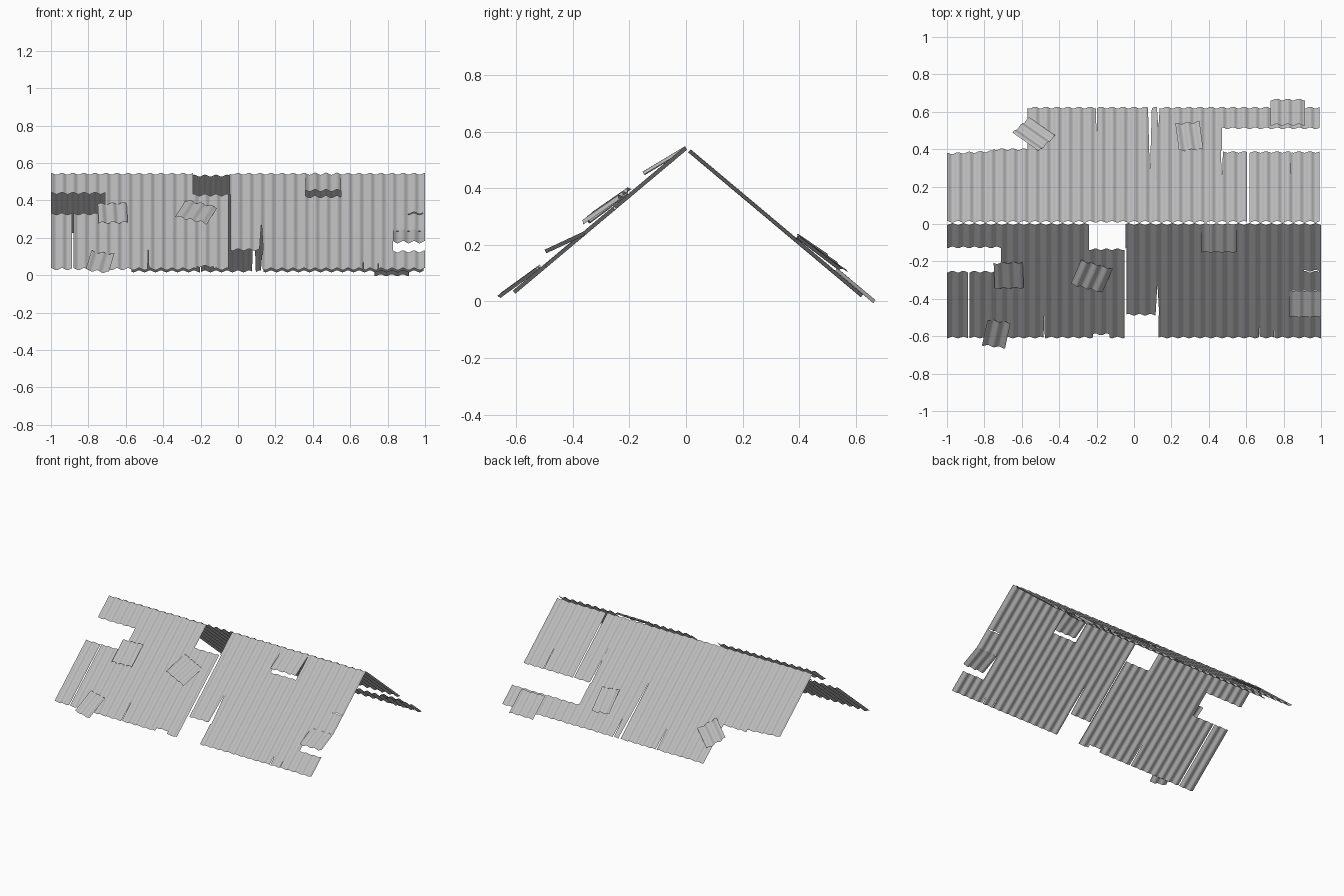
import bpy, bmesh, math
from mathutils import Matrix, Vector

cube = bpy.data.objects.get("Cube")
if cube:
    bpy.data.objects.remove(cube, do_unlink=True)

PITCH = math.radians(40)
COS = math.cos(PITCH)
RIDGE = 0.542
WAVE = 2 / 34          # width of one corrugation
DEPTH = 0.007          # half the height of one corrugation
STEPS = 8              # facets per corrugation

metal = bpy.data.materials.new("galvanised_grey")
metal.use_nodes = True
grey = (0.5, 0.5, 0.5, 1)
metal.diffuse_color = grey
metal.node_tree.nodes["Principled BSDF"].inputs["Base Color"].default_value = grey

# Slope frames: local x runs along the ridge, local y along the slope
ridge = Matrix.Translation((0, 0, RIDGE))
FRONT = ridge @ Matrix.Rotation(PITCH, 4, "X")
BACK = ridge @ Matrix.Rotation(-PITCH, 4, "X")


def corrugated(x0, x1, y0, y1):
    """Wavy sheet; y is given in plan and stretched onto the slope."""
    bm = bmesh.new()
    count = max(2, round((x1 - x0) / WAVE * STEPS))
    rows = []
    for i in range(count + 1):
        x = x0 + (x1 - x0) * i / count
        z = DEPTH * math.cos(math.tau * (x + 1) / WAVE)
        rows.append([bm.verts.new((x, y / COS, z)) for y in (y0, y1)])
    for a, b in zip(rows, rows[1:]):
        bm.faces.new((a[0], b[0], b[1], a[1]))
    return bm


def cut(bm, corners):
    """Remove a convex plan polygon from a sheet."""
    pts = [Vector((x, y / COS, 0)) for x, y in corners]
    centre = sum(pts, Vector()) / len(pts)
    planes = []
    for a, b in zip(pts, pts[1:] + pts[:1]):
        normal = (b - a).cross(Vector((0, 0, 1))).normalized()
        if normal.dot(centre - a) > 0:
            normal.negate()
        planes.append((a, normal))
    low, high = min(p.x for p in pts), max(p.x for p in pts)
    for co, normal in planes:
        faces = [f for f in bm.faces
                 if max(v.co.x for v in f.verts) > low - WAVE
                 and min(v.co.x for v in f.verts) < high + WAVE]
        edges = {e for f in faces for e in f.edges}
        verts = {v for f in faces for v in f.verts}
        bmesh.ops.bisect_plane(bm, geom=faces + list(edges) + list(verts),
                               dist=1e-5, plane_co=co, plane_no=normal)
    inside = [f for f in bm.faces
              if all(n.dot(f.calc_center_median() - co) < 0 for co, n in planes)]
    bmesh.ops.delete(bm, geom=inside, context="FACES")


def notch(bm, x0, x1, y0, y1):
    cut(bm, [(x0, y0), (x1, y0), (x1, y1), (x0, y1)])


def slit(bm, x, width, tip, end):
    """Tear that widens from its tip to its end."""
    cut(bm, [(x - 0.001, tip), (x + 0.001, tip),
             (x + width / 2, end), (x - width / 2, end)])


def finish(bm, name, matrix):
    bmesh.ops.transform(bm, matrix=matrix, verts=bm.verts)
    mesh = bpy.data.meshes.new(name)
    bm.to_mesh(mesh)
    bm.free()
    mesh.materials.append(metal)
    obj = bpy.data.objects.new(name, mesh)
    bpy.context.collection.objects.link(obj)
    bpy.ops.object.select_all(action="DESELECT")
    obj.select_set(True)
    bpy.context.view_layer.objects.active = obj
    bpy.ops.object.shade_smooth_by_angle(angle=math.radians(35))


def patch(name, frame, x, y, width, length, turn, lift, tilt):
    """Loose scrap lying on a slope, tilted up at its lower end."""
    bm = corrugated(-width / 2, width / 2, -length / 2, length / 2)
    place = (Matrix.Translation((x, y / COS, lift))
             @ Matrix.Rotation(math.radians(turn), 4, "Z")
             @ Matrix.Rotation(math.radians(tilt), 4, "X"))
    finish(bm, name, frame @ place)


def flap(name, x0, x1, hinge, length, angle):
    """Part of the front sheet bent up along a hinge line."""
    bm = corrugated(x0, x1, -length, 0)
    bend = (Matrix.Translation((0, hinge / COS, 0))
            @ Matrix.Rotation(math.radians(-angle), 4, "X"))
    finish(bm, name, FRONT @ bend)


# Front slope with missing panels and tears
EDGE = -0.65
front = corrugated(-1, 1, -0.607, 0)
notch(front, -1.1, -0.71, -0.255, -0.125)
notch(front, -0.24, -0.045, -0.135, 0.1)
notch(front, -0.05, -0.04, EDGE, -0.13)
notch(front, -0.045, 0.13, EDGE, -0.485)
notch(front, -0.22, -0.13, EDGE, -0.59)
notch(front, -0.888, -0.88, EDGE, -0.25)
notch(front, 0.36, 0.55, -0.145, 0.1)
notch(front, 0.83, 1.1, -0.495, -0.36)
notch(front, 0.91, 0.99, -0.255, -0.25)
slit(front, 0.125, 0.02, -0.33, -0.49)
slit(front, -0.48, 0.008, -0.49, EDGE)
slit(front, 0.67, 0.008, -0.56, EDGE)
slit(front, 0.75, 0.006, -0.57, EDGE)
finish(front, "front_roof_sheet", FRONT)

# Back slope with missing panels and tears
EDGE = 0.65
back = corrugated(-1, 0.992, 0.012, 0.622)
cut(back, [(-1.1, 0.37), (-0.75, 0.39), (-0.75, EDGE), (-1.1, EDGE)])
notch(back, -0.76, -0.57, 0.4, EDGE)
notch(back, 0.47, 1.1, 0.385, 0.512)
notch(back, 0.605, 0.617, 0, 0.4)
slit(back, 0.085, 0.022, 0.3, EDGE)
slit(back, 0.13, 0.018, 0.52, EDGE)
slit(back, -0.2, 0.008, 0.5, EDGE)
slit(back, 0.47, 0.012, 0.26, 0.39)
slit(back, 0.84, 0.006, 0.27, 0.39)
finish(back, "back_roof_sheet", BACK)

# Bent flaps on the front
flap("ridge_flap", 0.36, 0.55, 0, 0.134, 9)
flap("lower_flap", 0.83, 1, -0.36, 0.115, 15)

# Loose scraps on both slopes
patch("front_middle_patch", FRONT, -0.225, -0.265, 0.18, 0.125, -20, 0.026, -5)
patch("front_upper_patch", FRONT, -0.67, -0.265, 0.155, 0.13, 2, 0.016, -3)
patch("front_lower_patch", FRONT, -0.737, -0.577, 0.125, 0.13, -10, 0.016, -4)
patch("back_turned_patch", BACK, -0.535, 0.465, 0.14, 0.14, 50, 0.022, 4)
patch("back_middle_patch", BACK, 0.295, 0.457, 0.13, 0.14, 6, 0.018, 3)
patch("back_lower_patch", BACK, 0.822, 0.59, 0.185, 0.135, 0, 0.012, 0)
